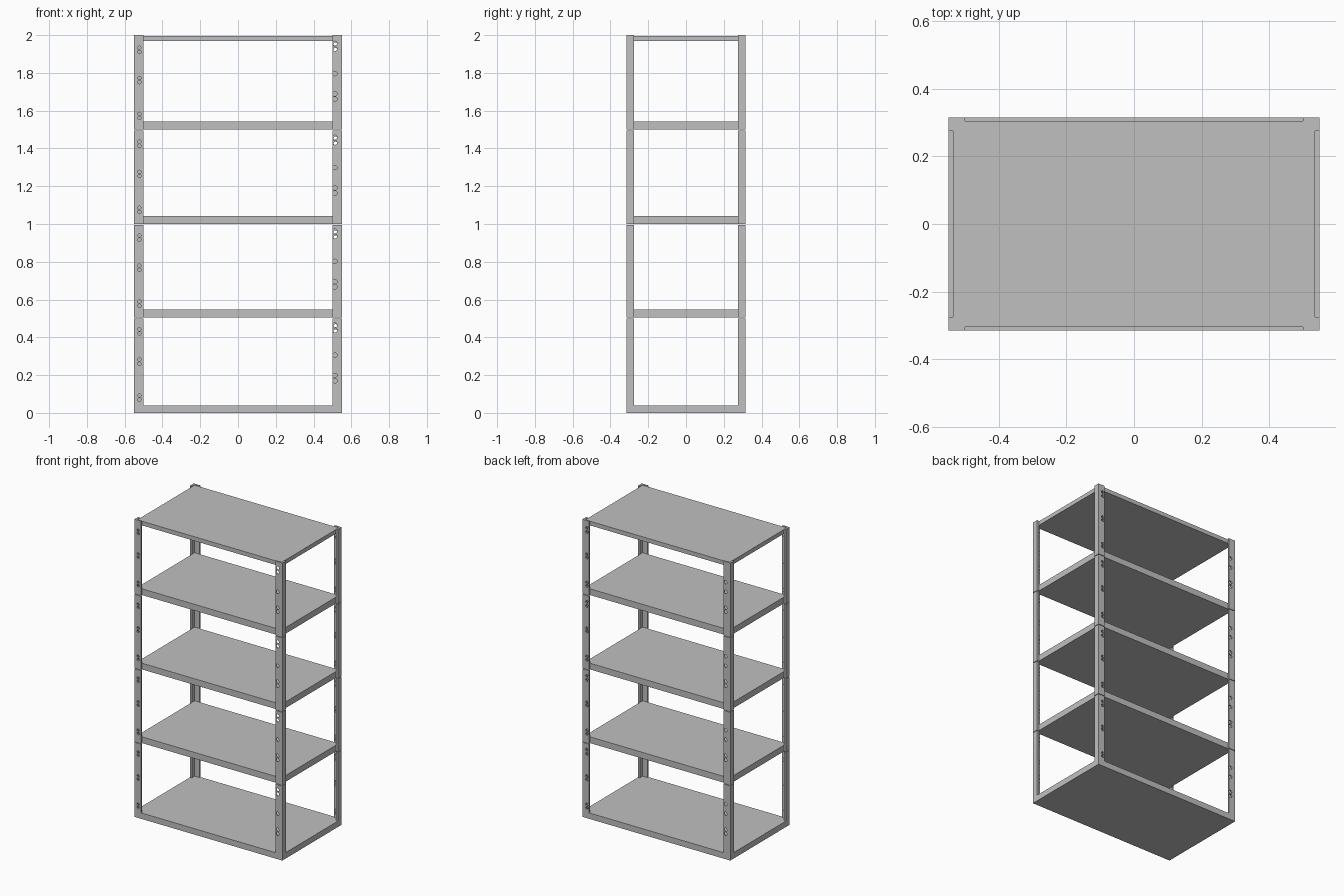
import bpy
import bmesh
from mathutils import Matrix, Vector

cube = bpy.data.objects.get("Cube")
if cube:
    bpy.data.objects.remove(cube, do_unlink=True)

W, D = 0.55, 0.315          # half width and half depth
TX, TY = 0.014, 0.010       # post sheet thickness on sides and on front/back
SEAMS = [0.04, 0.505, 1.0, 1.5, 2.0]

steel = bpy.data.materials.new("grey_steel")
steel.use_nodes = True
GREY = (0.53, 0.53, 0.53, 1)
steel.diffuse_color = GREY
steel.node_tree.nodes["Principled BSDF"].inputs["Base Color"].default_value = GREY


def to_object(name, bm):
    bmesh.ops.recalc_face_normals(bm, faces=bm.faces)
    mesh = bpy.data.meshes.new(name)
    bm.to_mesh(mesh)
    bm.free()
    mesh.materials.append(steel)
    obj = bpy.data.objects.new(name, mesh)
    bpy.context.collection.objects.link(obj)
    return obj


def shelf(name, half_x, half_y, z0, z1):
    bm = bmesh.new()
    bmesh.ops.create_cube(bm, size=1)
    for v in bm.verts:
        v.co = Vector((v.co.x * 2 * half_x, v.co.y * 2 * half_y,
                       z0 + (v.co.z + 0.5) * (z1 - z0)))
    return to_object(name, bm)


def angle_post(name, sx, sy, z0, z1):
    # L-shaped profile raised to the section height
    profile = [(W, D), (0.5, D), (0.5, D - TY), (W - TX, D - TY),
               (W - TX, 0.275), (W, 0.275)]
    bm = bmesh.new()
    face = bm.faces.new([bm.verts.new((sx * x, sy * y, z0)) for x, y in profile])
    up = bmesh.ops.extrude_face_region(bm, geom=[face])["geom"]
    bmesh.ops.translate(bm, vec=(0, 0, z1 - z0),
                        verts=[g for g in up if isinstance(g, bmesh.types.BMVert)])
    return to_object(name, bm)


def punch(post, x, y, heights, radius):
    # round bolt holes through the front or back flange
    bm = bmesh.new()
    turn = Matrix.Rotation(1.5707963, 4, "X")
    for z in heights:
        bmesh.ops.create_cone(bm, cap_ends=True, segments=12, radius1=radius,
                              radius2=radius, depth=0.03,
                              matrix=Matrix.Translation((x, y, z)) @ turn)
    cutter = to_object("hole_cutter", bm)
    cutter.hide_render = True
    mod = post.modifiers.new("holes", "BOOLEAN")
    mod.operation = "DIFFERENCE"
    mod.solver = "EXACT"
    mod.object = cutter
    bpy.context.view_layer.objects.active = post
    bpy.ops.object.modifier_apply(modifier=mod.name)
    bpy.data.objects.remove(cutter, do_unlink=True)


# Shelves
shelf("bottom_shelf", W, D, 0, 0.04)
for i, z in enumerate(SEAMS[1:4]):
    shelf(f"middle_shelf_{i + 1}", W - TX, D - TY, z, z + 0.042)
shelf("top_shelf", W - TX, D - TY, 1.968, 1.996)

# Corner posts in stacked sections, each with its own hole pattern
PAIRS = [0.07, 0.092, 0.26, 0.282, 0.42, 0.442]
SPREAD = [0.17, 0.198, 0.305, 0.437, 0.465]
CORNERS = {
    "front_right_post": (-1, -1, 0.522, PAIRS, 0.009),
    "front_left_post": (1, -1, 0.513, SPREAD, 0.012),
    "back_left_post": (1, 1, 0.516, PAIRS[:4] + [0.432, 0.46], 0.010),
    "back_right_post": (-1, 1, 0.513, SPREAD[:3] + [0.37], 0.012),
}
for name, (sx, sy, hx, holes, radius) in CORNERS.items():
    for i in range(4):
        z0, z1 = SEAMS[i], SEAMS[i + 1]
        post = angle_post(f"{name}_{i + 1}", sx, sy, z0, z1 - (0.004 if i < 3 else 0))
        punch(post, sx * hx, sy * (D - TY / 2), [h + 0.497 * i for h in holes], radius)
